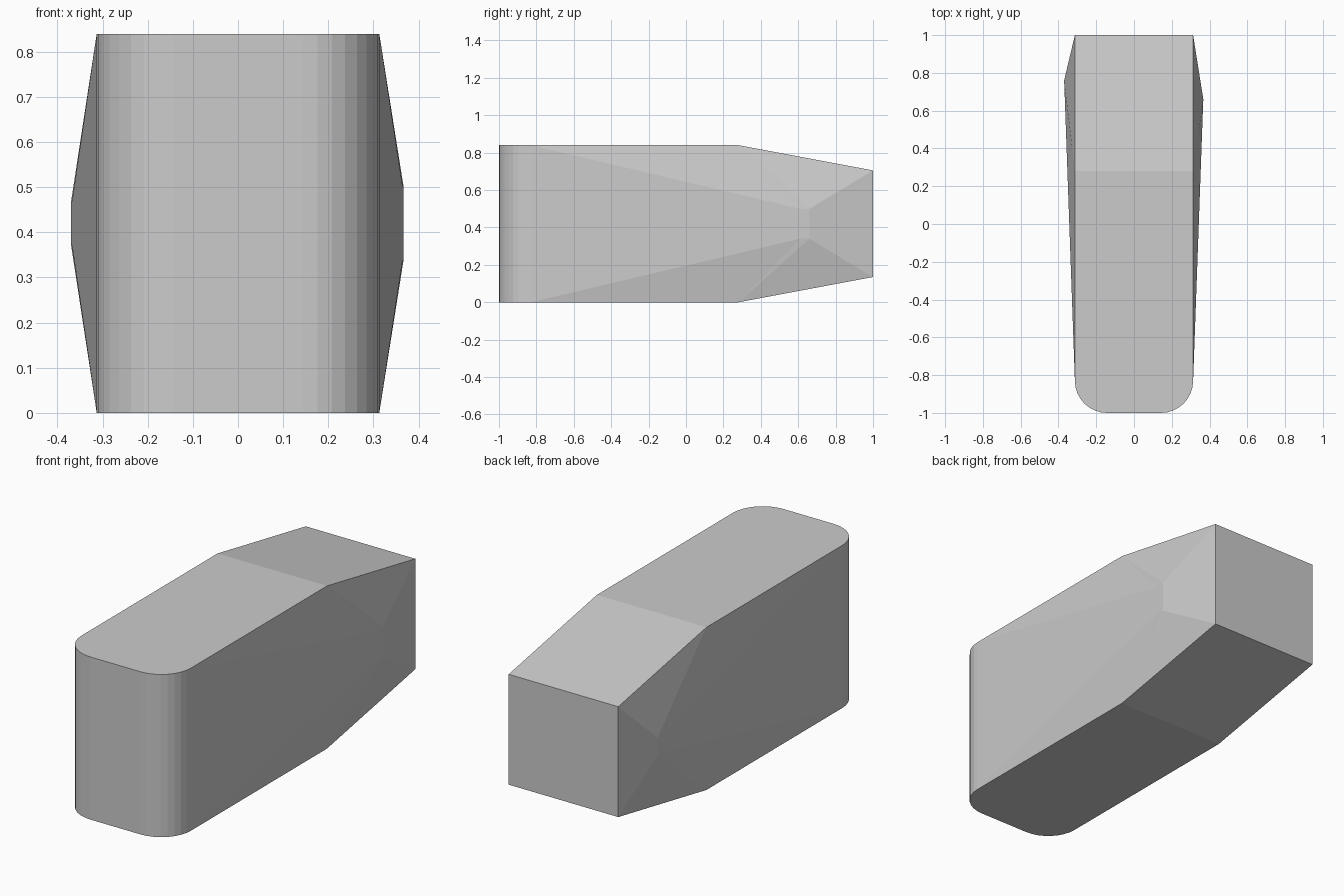
import bpy
import bmesh
from math import sin, cos, pi

cube = bpy.data.objects.get("Cube")
if cube:
    bpy.data.objects.remove(cube, do_unlink=True)

HEIGHT, HALF_W, MID_Z = 0.84, 0.313, 0.42
RADIUS, STEPS = 0.17, 8
SHOULDER_Y, BACK_Y, BACK_HALF = 0.28, 1.0, 0.285

grey = bpy.data.materials.new("plain_grey")
grey.use_nodes = True
color = (0.6, 0.6, 0.6, 1)
grey.diffuse_color = color
grey.node_tree.nodes["Principled BSDF"].inputs["Base Color"].default_value = color

bm = bmesh.new()


def pair(x, y, half=HEIGHT / 2):
    """Lower and upper vertex at one plan position."""
    return [bm.verts.new((x, y, MID_Z + s * half)) for s in (-1, 1)]


# Rounded front wall, running from the right side to the left side
wall = []
for side in (-1, 1):
    arc = []
    for i in range(STEPS + 1):
        a = pi / 2 * i / STEPS
        arc.append(pair(side * (HALF_W - RADIUS + RADIUS * cos(a)),
                        -1 + RADIUS - RADIUS * sin(a)))
    wall += arc if side < 0 else arc[::-1]
for a, b in zip(wall, wall[1:]):
    bm.faces.new((a[0], b[0], b[1], a[1]))

# Top, underside, tapered tail and back
shoulder = {s: pair(s * HALF_W, SHOULDER_Y) for s in (-1, 1)}
tail = {s: pair(s * HALF_W, BACK_Y, BACK_HALF) for s in (-1, 1)}
for k in (0, 1):
    bm.faces.new([p[k] for p in wall] + [shoulder[1][k], shoulder[-1][k]])
    bm.faces.new((shoulder[-1][k], shoulder[1][k], tail[1][k], tail[-1][k]))
bm.faces.new(tail[1] + tail[-1][::-1])


def bulged_side(side, front, peak_x, peak_y, peak_half):
    """Faceted side rising to a small flat peak."""
    near = pair(peak_x - side * 0.002, peak_y - 0.05, peak_half)
    far = pair(peak_x, peak_y, peak_half)
    sh, tl = shoulder[side], tail[side]
    bm.faces.new((front[0], near[0], near[1], front[1]))
    bm.faces.new((near[0], far[0], far[1], near[1]))
    bm.faces.new((far[0], tl[0], tl[1], far[1]))
    for k in (0, 1):
        bm.faces.new((front[k], sh[k], near[k]))
        bm.faces.new((sh[k], far[k], near[k]))
        bm.faces.new((sh[k], tl[k], far[k]))


bulged_side(1, wall[-1], 0.367, 0.66, 0.08)
bulged_side(-1, wall[0], -0.37, 0.76, 0.047)

bmesh.ops.recalc_face_normals(bm, faces=bm.faces)
mesh = bpy.data.meshes.new("tapered_block")
bm.to_mesh(mesh)
bm.free()
mesh.materials.append(grey)
block = bpy.data.objects.new("tapered_block", mesh)
bpy.context.collection.objects.link(block)
